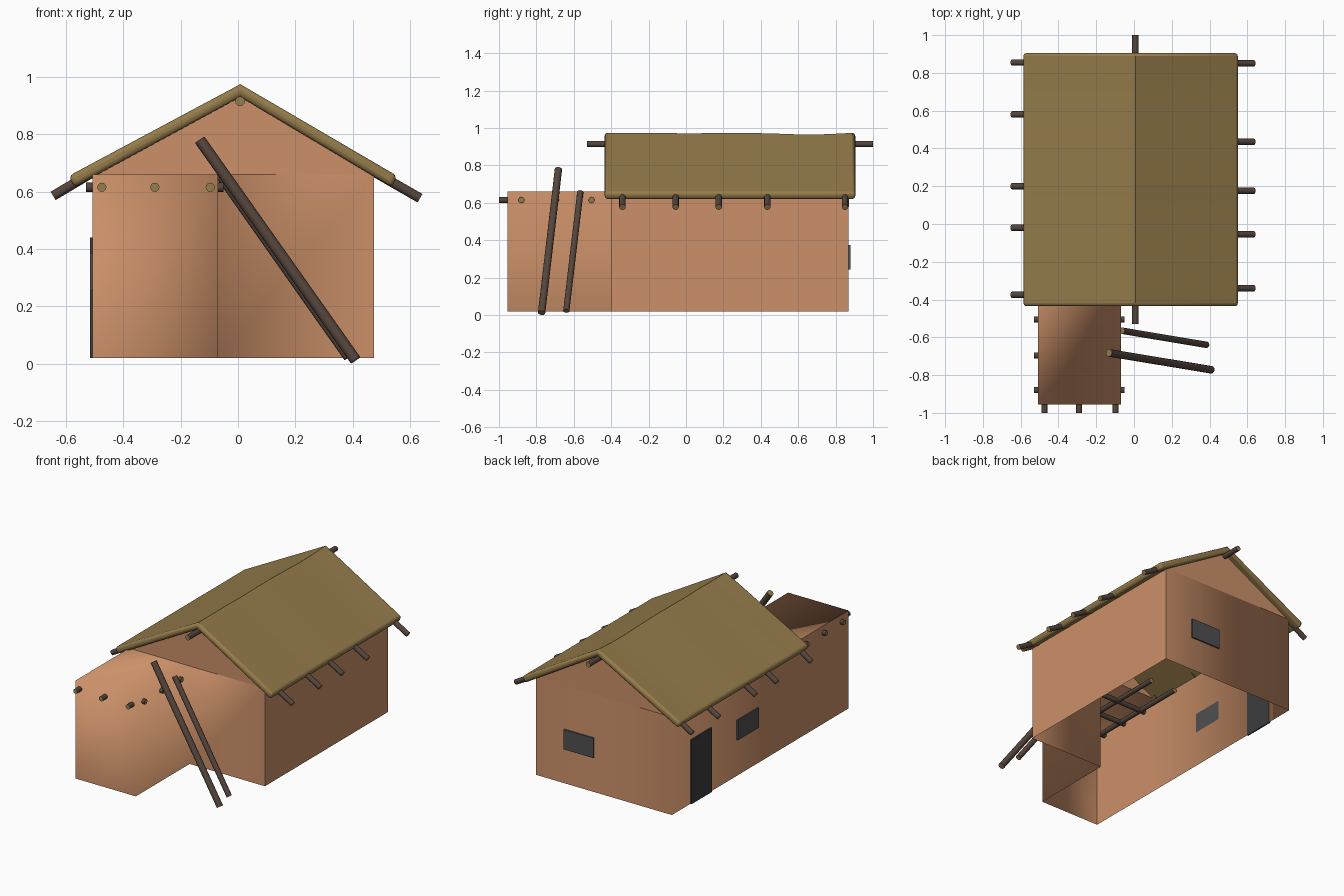
import bpy, bmesh, random
from mathutils import Vector

random.seed(4)
cube = bpy.data.objects.get("Cube")
if cube:
    bpy.data.objects.remove(cube, do_unlink=True)


def material(name, rgb):
    m = bpy.data.materials.new(name)
    m.use_nodes = True
    m.diffuse_color = (*rgb, 1)
    m.node_tree.nodes["Principled BSDF"].inputs["Base Color"].default_value = (*rgb, 1)
    return m


CLAY = material("clay wall", (0.60, 0.28, 0.14))
THATCH = material("straw thatch", (0.30, 0.20, 0.07))
BARK = material("dark bark", (0.09, 0.06, 0.045))
CUT = material("cut wood", (0.30, 0.20, 0.08))
PANE = material("window grey", (0.08, 0.08, 0.085))
DOOR = material("door grey", (0.045, 0.046, 0.048))


def finish(name, bm, *mats):
    mesh = bpy.data.meshes.new(name)
    bm.to_mesh(mesh)
    bm.free()
    ob = bpy.data.objects.new(name, mesh)
    bpy.context.collection.objects.link(ob)
    for m in mats:
        mesh.materials.append(m)
    return ob


def smooth(ob, angle):
    bpy.ops.object.select_all(action="DESELECT")
    ob.select_set(True)
    bpy.context.view_layer.objects.active = ob
    bpy.ops.object.shade_smooth_by_angle(angle=angle)


def pole(name, a, b, r=0.017):
    """Round log from a to b with pale cut ends."""
    a, b = Vector(a), Vector(b)
    bm = bmesh.new()
    bmesh.ops.create_cone(bm, cap_ends=True, segments=12, radius1=r, radius2=r,
                          depth=(b - a).length)
    for f in bm.faces:
        f.material_index = int(len(f.verts) > 4)
    bm.transform((b - a).to_track_quat("Z", "Y").to_matrix().to_4x4())
    bmesh.ops.translate(bm, verts=bm.verts, vec=(a + b) / 2)
    smooth(finish(name, bm, BARK, CUT), 0.8)


def plate(name, lo, hi, mat):
    bm = bmesh.new()
    bmesh.ops.create_cube(bm, size=1)
    lo, hi = Vector(lo), Vector(hi)
    bmesh.ops.scale(bm, verts=bm.verts, vec=hi - lo)
    bmesh.ops.translate(bm, verts=bm.verts, vec=(lo + hi) / 2)
    finish(name, bm, mat)


# Walls: L-shaped plan, open below, flat top on the annex only
LEFT, RIGHT, FRONT, BACK = -0.507, 0.475, -0.40, 0.87
BASE, TOP = 0.02, 0.66
plan = [(LEFT, -0.955), (-0.07, -0.955), (-0.07, FRONT), (RIGHT, FRONT),
        (RIGHT, BACK), (LEFT, BACK), (LEFT, FRONT)]
bm = bmesh.new()
low = [bm.verts.new((x, y, BASE)) for x, y in plan]
up = [bm.verts.new((x, y, TOP)) for x, y in plan]
n = len(plan)
for i in range(n):
    j = (i + 1) % n
    bm.faces.new((low[i], low[j], up[j], up[i]))
bm.faces.new((up[0], up[1], up[2], up[6]))
# soft plaster corners stay smooth, all others sharp
soft = [{low[i], up[i]} for i in (1, 2, 5)] + [{up[0], up[1]}, {up[1], up[2]}]
for f in bm.faces:
    f.smooth = True
for e in bm.edges:
    e.smooth = set(e.verts) in soft
finish("walls", bm, CLAY)

# Gable ends
for name, y in (("front_gable", FRONT), ("back_gable", BACK)):
    bm = bmesh.new()
    tri = [bm.verts.new(p) for p in ((LEFT, y, TOP), (RIGHT, y, TOP), (0.007, y, 0.94))]
    bm.faces.new(tri if y < 0 else tri[::-1])
    finish(name, bm, CLAY)

# Thatched roof: folded slab with a slightly uneven ridge and rounded rim
profile = [(0.008, 0.975), (-0.59, 0.655), (-0.572, 0.615),
           (0.008, 0.93), (0.537, 0.615), (0.555, 0.655)]
STEPS = 9
bm = bmesh.new()
rings = []
for s in range(STEPS + 1):
    y = -0.435 + 1.34 * s / STEPS
    sag = random.uniform(0, 0.01) if 0 < s < STEPS else 0
    rings.append([bm.verts.new((x, y, z - (sag if k == 0 else 0)))
                  for k, (x, z) in enumerate(profile)])
for a, b in zip(rings, rings[1:]):
    for k in range(6):
        m = (k + 1) % 6
        bm.faces.new((a[k], a[m], b[m], b[k]))
for r in (rings[0], rings[-1]):
    bm.faces.new((r[0], r[1], r[2], r[3]))
    bm.faces.new((r[0], r[3], r[4], r[5]))
bmesh.ops.recalc_face_normals(bm, faces=bm.faces)
roof = finish("thatched_roof", bm, THATCH)
smooth(roof, 0.7)
bevel = roof.modifiers.new("rounded rim", "BEVEL")
bevel.width = 0.016
bevel.segments = 3
bevel.limit_method = "ANGLE"
bevel.angle_limit = 1.2

# Ridge pole and rafter ends under the eaves
pole("ridge_pole", (0.007, -0.53, 0.915), (0.007, 1.0, 0.915))
for y in (-0.375, -0.02, 0.20, 0.58, 0.855):
    pole("right_rafter", (-0.48, y, 0.683), (-0.645, y, 0.585))
for y in (-0.34, -0.055, 0.175, 0.435, 0.85):
    pole("left_rafter", (0.45, y, 0.683), (0.635, y, 0.577))

# Roof beams poking through the annex walls
for y in (-0.88, -0.695, -0.505):
    pole("annex_cross_beam", (-0.53, y, 0.615), (-0.05, y, 0.615), 0.016)
for x in (-0.475, -0.29, -0.097):
    pole("annex_long_beam", (x, -1.0, 0.615), (x, -0.18, 0.615), 0.016)

# Leaning poles
pole("leaning_pole_long", (0.41, -0.772, 0.012), (-0.133, -0.682, 0.78), 0.02)
pole("leaning_pole_short", (0.385, -0.64, 0.022), (-0.063, -0.565, 0.658), 0.017)

# Door and windows as thin plates
plate("door", (LEFT - 0.009, 0.47, BASE), (LEFT, 0.68, 0.44), DOOR)
plate("side_window", (LEFT - 0.009, -0.015, 0.255), (LEFT, 0.20, 0.385), PANE)
plate("back_window", (0.055, BACK, 0.245), (0.27, BACK + 0.009, 0.375), PANE)
